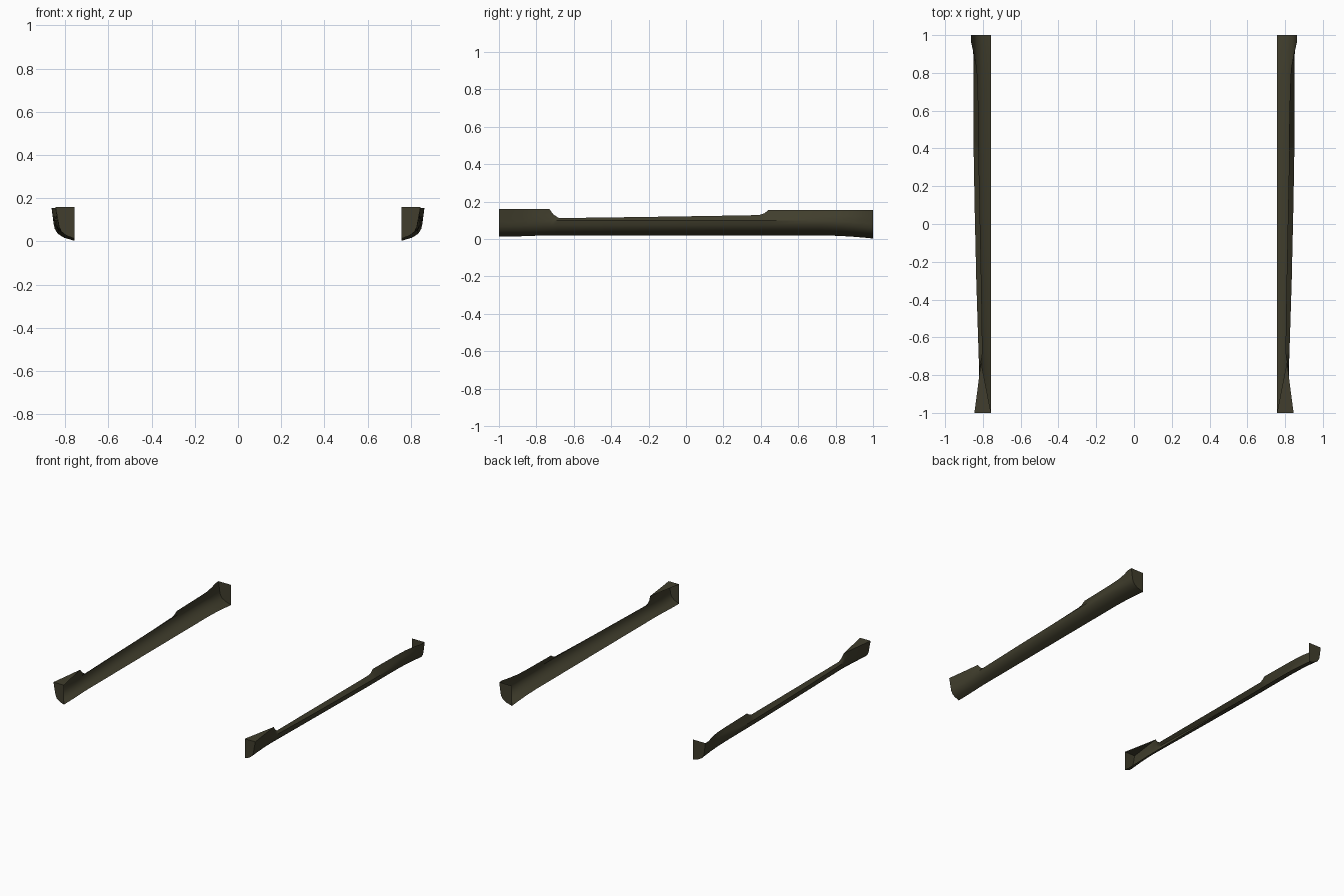
import bpy, bmesh, math

cube = bpy.data.objects.get("Cube")
if cube:
    bpy.data.objects.remove(cube, do_unlink=True)

# Single dark olive paint
COLOUR = (0.052, 0.048, 0.026, 1.0)
paint = bpy.data.materials.new("dark_olive")
paint.use_nodes = True
paint.diffuse_color = COLOUR
paint.node_tree.nodes["Principled BSDF"].inputs["Base Color"].default_value = COLOUR

INNER = 0.757  # straight inner edge

# Stations along the sill: y, widest x, top x, bottom z, top z
STATIONS = [
    (-1.0, 0.832, 0.845, 0.013, 0.160),
    (-0.88, 0.822, 0.829, 0.015, 0.160),
    (-0.80, 0.820, 0.819, 0.018, 0.160),
    (-0.73, 0.821, 0.810, 0.020, 0.160),
    (-0.71, 0.822, 0.806, 0.020, 0.132),
    (-0.68, 0.823, 0.802, 0.020, 0.112),
    (-0.30, 0.835, 0.808, 0.020, 0.117),
    (0.10, 0.844, 0.816, 0.020, 0.123),
    (0.39, 0.849, 0.822, 0.020, 0.128),
    (0.42, 0.849, 0.821, 0.020, 0.138),
    (0.44, 0.849, 0.820, 0.020, 0.155),
    (0.72, 0.851, 0.826, 0.020, 0.155),
    (0.82, 0.851, 0.831, 0.017, 0.155),
    (0.90, 0.851, 0.845, 0.012, 0.155),
    (0.96, 0.853, 0.862, 0.007, 0.155),
    (1.0, 0.853, 0.863, 0.003, 0.155),
]


def section(wide, top, low, high):
    """Curved outer profile from the inner bottom edge up to the top lip."""
    w = wide - INNER
    return [(INNER, low), (INNER + 0.5 * w, low + 0.014),
            (INNER + 0.8 * w, low + 0.032), (INNER + 0.95 * w, low + 0.055),
            (wide, low + 0.078), ((wide + top) / 2, (low + 0.078 + high) / 2),
            (top, high)]


def build_sill(name, side):
    bm = bmesh.new()
    rows = []
    for y, wide, top, low, high in STATIONS:
        rows.append([bm.verts.new((side * x, y, z))
                     for x, z in section(wide, top, low, high)])

    # Outer skin
    for a, b in zip(rows, rows[1:]):
        for i in range(len(a) - 1):
            bm.faces.new((a[i], b[i], b[i + 1], a[i + 1]))

    # Flat end plates
    corners = []
    for row, step in ((rows[0], 1), (rows[-1], -1)):
        corner = bm.verts.new((side * INNER, row[0].co.y, row[-1].co.z))
        corners.append(corner)
        bm.faces.new((row + [corner])[::step])

    # Triangular shelf on top of the front block
    lip = [row[-1] for row in rows[:4]]
    bm.faces.new([corners[0]] + lip[::-1])

    if side < 0:
        bmesh.ops.reverse_faces(bm, faces=bm.faces[:])
    mesh = bpy.data.meshes.new(name)
    bm.to_mesh(mesh)
    bm.free()
    mesh.materials.append(paint)
    obj = bpy.data.objects.new(name, mesh)
    bpy.context.collection.objects.link(obj)
    bpy.ops.object.select_all(action="DESELECT")
    obj.select_set(True)
    bpy.context.view_layer.objects.active = obj
    bpy.ops.object.shade_smooth_by_angle(angle=math.radians(35))


build_sill("left_side_skirt", 1)
build_sill("right_side_skirt", -1)
